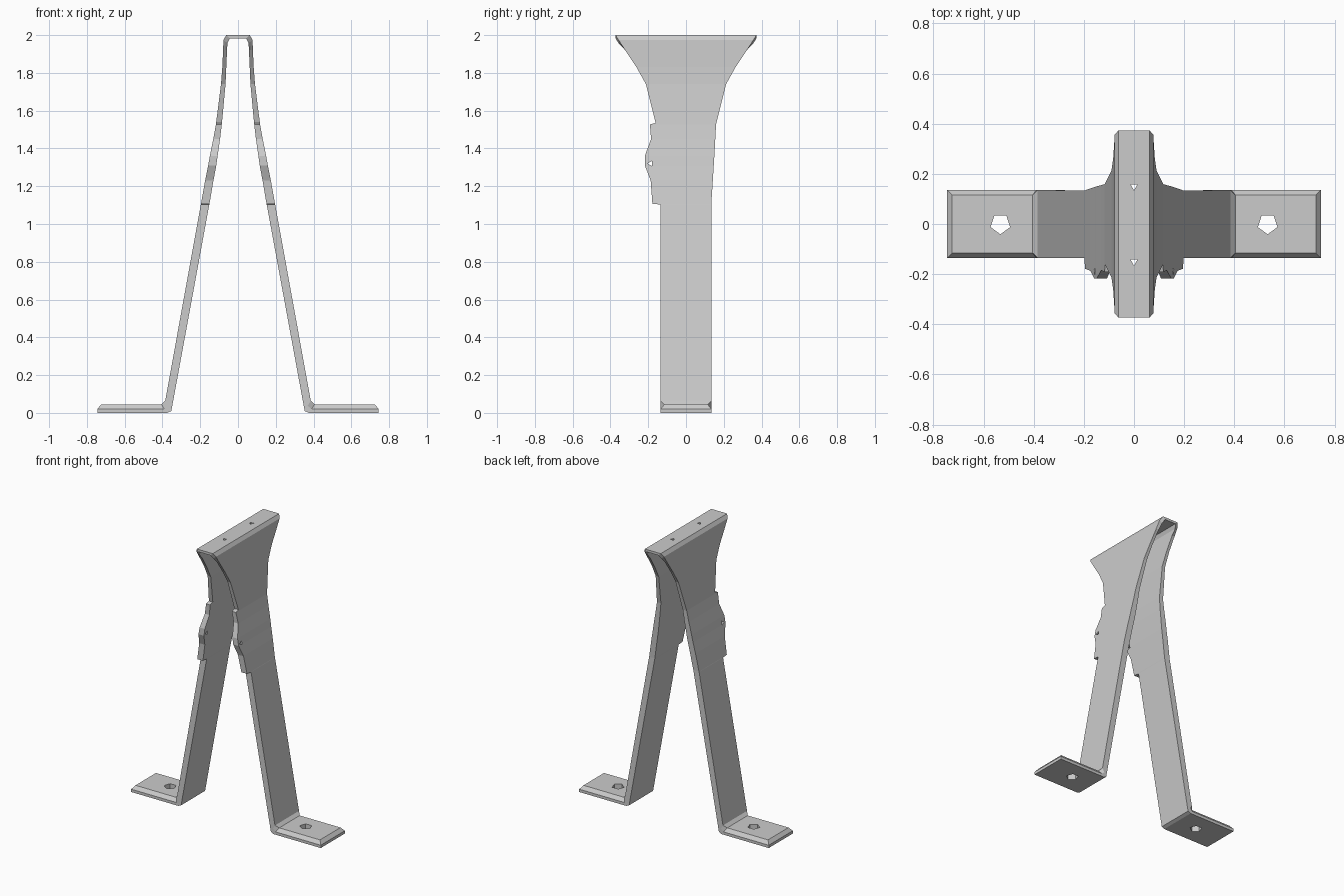
import bpy, bmesh, math
from mathutils import Vector

if "Cube" in bpy.data.objects:
    bpy.data.objects.remove(bpy.data.objects["Cube"])

# Strip stations from foot tip to crown: outer x, outer z, inner x, inner z, front y, back y
STATIONS = [
    (.725, .045, .745, .0, -.135, .135),
    (.405, .045, .375, .0, -.135, .135),
    (.385, .065, .353, .01, -.135, .135),
    (.197, 1.103, .152, 1.103, -.135, .134),
    (.196, 1.107, .151, 1.107, -.178, .134),
    (.174, 1.23, .130, 1.23, -.187, .142),
    (.158, 1.31, .115, 1.31, -.218, .147),
    (.149, 1.36, .108, 1.36, -.218, .150),
    (.131, 1.45, .095, 1.45, -.185, .155),
    (.117, 1.527, .086, 1.527, -.191, .159),
    (.116, 1.535, .085, 1.535, -.161, .161),
    (.090, 1.74, .066, 1.74, -.212, .212),
    (.083, 1.83, .062, 1.83, -.262, .262),
    (.079, 1.92, .058, 1.92, -.322, .322),
    (.077, 1.975, .056, 1.957, -.357, .357),
    (.062, 2.0, .044, 1.983, -.373, .373),
]


def section(i, side):
    ox, oz, ix, iz, y0, y1 = STATIONS[i]
    mx, mz = (ox + ix) / 2, (oz + iz) / 2
    inset = 0
    if i < 2:                       # bevelled top edge of the foot
        inset, mz = .02, .02
        mx = .745 if i == 0 else mx
    pts = [(ox, y0 + inset, oz), (ox, y1 - inset, oz), (mx, y1, mz),
           (ix, y1, iz), (ix, y0, iz), (mx, y0, mz)]
    return [(side * x, y, z) for x, y, z in pts]


def finish(name, bm):
    bmesh.ops.recalc_face_normals(bm, faces=bm.faces)
    me = bpy.data.meshes.new(name)
    bm.to_mesh(me)
    bm.free()
    ob = bpy.data.objects.new(name, me)
    bpy.context.collection.objects.link(ob)
    return ob


# Bent strip bracket: foot, leg, crown, leg, foot
n = len(STATIONS)
order = [(i, 1) for i in range(n)] + [(i, -1) for i in reversed(range(n))]
bm = bmesh.new()
rings = [[bm.verts.new(p) for p in section(i, s)] for i, s in order]
for a, b in zip(rings, rings[1:]):
    for k in range(6):
        m = (k + 1) % 6
        bm.faces.new((a[k], a[m], b[m], b[k]))
for r in (rings[0], rings[-1]):     # bevelled foot ends
    bm.faces.new((r[0], r[1], r[2], r[5]))
    bm.faces.new((r[5], r[2], r[3], r[4]))
bracket = finish("bracket", bm)


def prism(bm, center, radius, sides, start, depth, u, v):
    u, v, c = Vector(u), Vector(v), Vector(center)
    w = u.cross(v) * depth / 2
    loops = []
    for e in (-1, 1):
        loops.append([bm.verts.new(c + e * w + radius * (
            u * math.cos(start + k * math.tau / sides) +
            v * math.sin(start + k * math.tau / sides))) for k in range(sides)])
    lo, hi = loops
    bm.faces.new(lo[::-1])
    bm.faces.new(hi)
    for k in range(sides):
        m = (k + 1) % sides
        bm.faces.new((lo[k], lo[m], hi[m], hi[k]))


# Holes in feet, crown and side ears
X, Y, Z = (1, 0, 0), (0, 1, 0), (0, 0, 1)
bm = bmesh.new()
for s in (-1, 1):
    prism(bm, (s * .533, 0, .02), .041, 5, -math.pi / 2, .2, X, Y)
    prism(bm, (0, s * .15, 2), .016, 3, -math.pi / 2, .1, X, Y)
    prism(bm, (s * .14, -.188, 1.32), .016, 3, math.pi, .2, Y, Z)
cutter = finish("hole_cutter", bm)
cutter.hide_render = True

mod = bracket.modifiers.new("holes", 'BOOLEAN')
mod.operation = 'DIFFERENCE'
mod.solver = 'EXACT'
mod.object = cutter
bpy.context.view_layer.objects.active = bracket
bpy.ops.object.modifier_apply(modifier=mod.name)
bpy.data.objects.remove(cutter)
